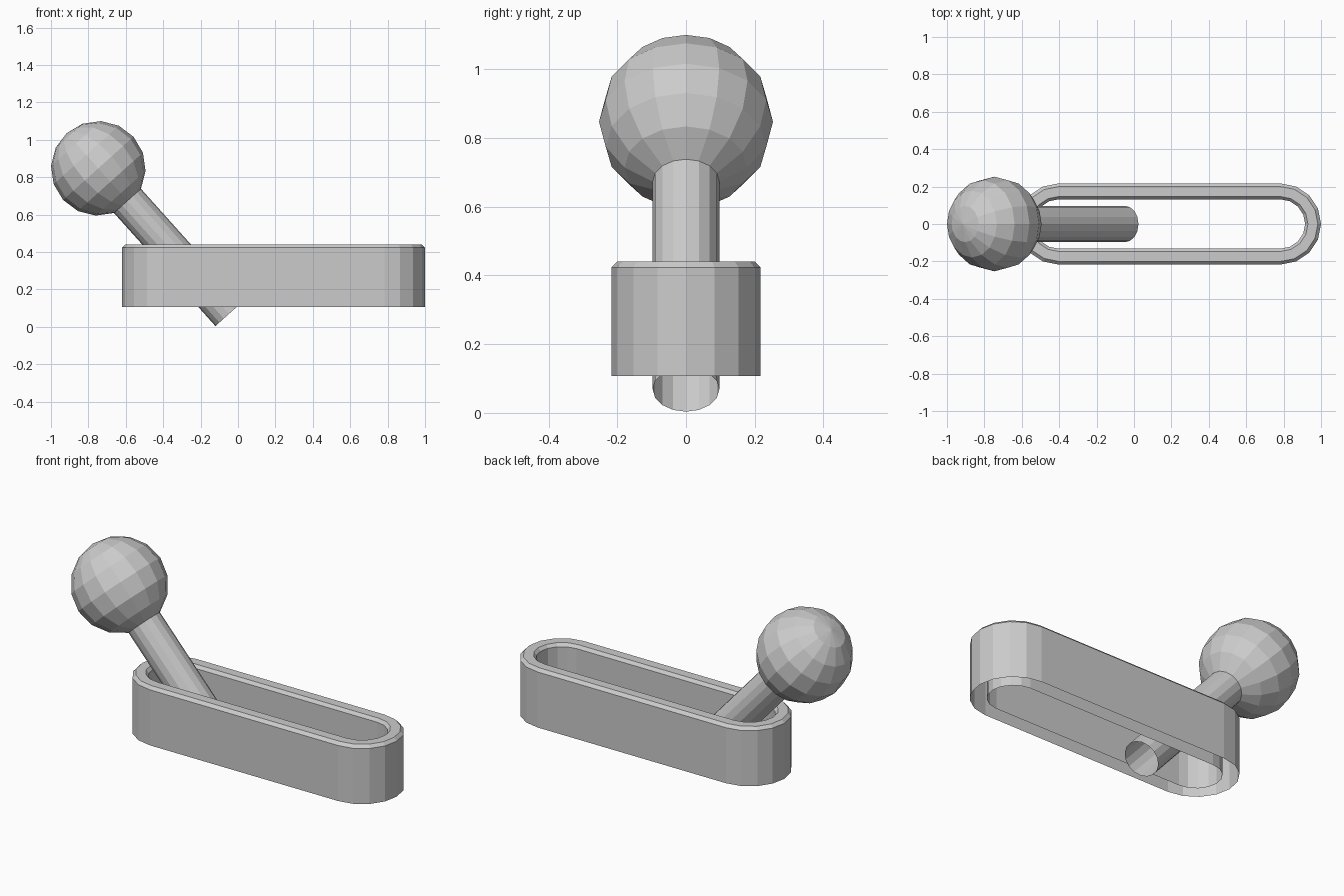
import bpy, bmesh, math
from mathutils import Matrix, Vector

cube = bpy.data.objects.get("Cube")
if cube:
    bpy.data.objects.remove(cube, do_unlink=True)

grey = bpy.data.materials.new("plain grey")
grey.use_nodes = True
colour = (0.6, 0.6, 0.6, 1)
grey.diffuse_color = colour
grey.node_tree.nodes["Principled BSDF"].inputs["Base Color"].default_value = colour


def finish(bm, name):
    bmesh.ops.recalc_face_normals(bm, faces=bm.faces)
    mesh = bpy.data.meshes.new(name)
    bm.to_mesh(mesh)
    bm.free()
    mesh.materials.append(grey)
    obj = bpy.data.objects.new(name, mesh)
    bpy.context.collection.objects.link(obj)
    return obj


def slot_loop(bm, radius, z, left=-0.403, right=0.783, steps=8):
    """Rounded slot outline: one half circle around each end centre."""
    loop = []
    for centre, start in ((right, -math.pi / 2), (left, math.pi / 2)):
        for i in range(steps + 1):
            a = start + math.pi * i / steps
            loop.append(bm.verts.new((centre + radius * math.cos(a), radius * math.sin(a), z)))
    return loop


# Slotted guide: outer wall, bevelled rim and inner wall, open underneath
bm = bmesh.new()
section = [(0.217, 0.107), (0.217, 0.423), (0.2, 0.44),
           (0.147, 0.44), (0.132, 0.423), (0.132, 0.107)]
loops = [slot_loop(bm, r, z) for r, z in section]
for a, b in zip(loops, loops[1:]):
    for i in range(len(a)):
        j = (i + 1) % len(a)
        bm.faces.new((a[i], a[j], b[j], b[i]))
finish(bm, "slot_guide")

# Lever frame: origin at the knob centre, local z pointing away from the guide
ball_radius = 0.253
lever = Matrix.Translation((-0.747, 0, 0.847)) @ Matrix.Rotation(math.radians(-41.9), 4, "Y")

# Faceted knob
bm = bmesh.new()
bmesh.ops.create_uvsphere(bm, u_segments=16, v_segments=8, radius=ball_radius, matrix=lever)
finish(bm, "lever_knob")

# Rod, an open tube from inside the knob down through the slot
bm = bmesh.new()
top, bottom = -0.2, -1.046
bmesh.ops.create_cone(bm, cap_ends=False, segments=16, radius1=0.097, radius2=0.097,
                      depth=top - bottom,
                      matrix=lever @ Matrix.Translation(Vector((0, 0, (top + bottom) / 2))))
finish(bm, "lever_rod")
